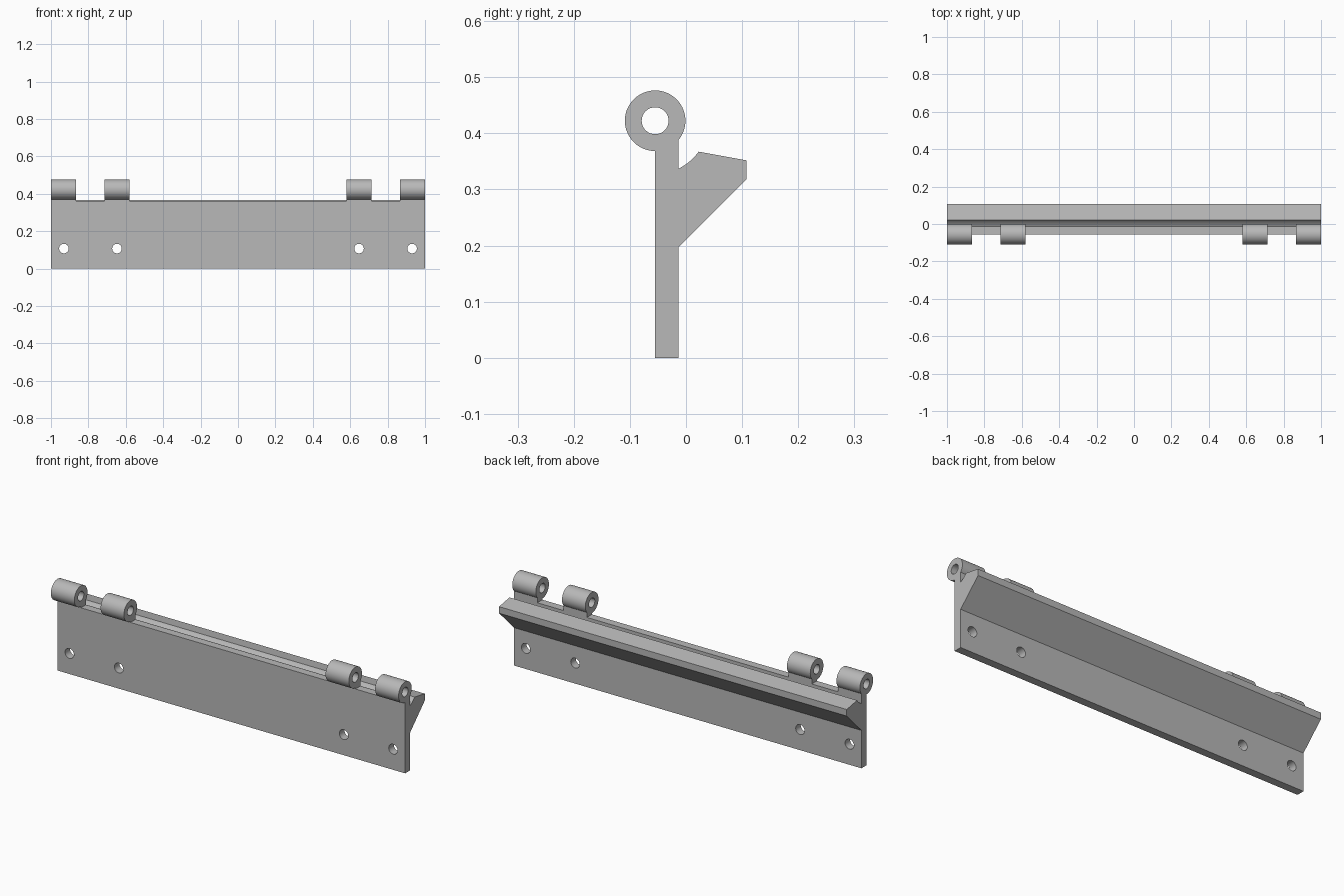
import bpy
import bmesh
from math import pi, cos, sin, acos, atan2, hypot
from mathutils import Matrix, Vector

old = bpy.data.objects.get("Cube")
if old:
    bpy.data.objects.remove(old, do_unlink=True)

# Single painted metal grey
grey = bpy.data.materials.new("metal_grey")
grey.use_nodes = True
colour = (0.48, 0.48, 0.48, 1)
grey.diffuse_color = colour
grey.node_tree.nodes["Principled BSDF"].inputs["Base Color"].default_value = colour

# Shared dimensions
FRONT, BACK, TOP = -0.055, -0.0135, 0.362
PIN_Y, PIN_Z = FRONT, 0.4225
KNUCKLE_R, PIN_R, GROOVE_R = 0.054, 0.024, 0.095
SCREW_R, SCREW_Z = 0.0255, 0.107


def arc(radius, start, end, steps):
    """Points (y, z) on an arc about the pin axis."""
    angles = [start + (end - start) * i / steps for i in range(steps + 1)]
    return [(PIN_Y + radius * cos(a), PIN_Z + radius * sin(a)) for a in angles]


def add_object(name, bm):
    bmesh.ops.recalc_face_normals(bm, faces=bm.faces)
    mesh = bpy.data.meshes.new(name)
    bm.to_mesh(mesh)
    bm.free()
    mesh.materials.append(grey)
    obj = bpy.data.objects.new(name, mesh)
    bpy.context.collection.objects.link(obj)
    return obj


def extrude_profile(name, profile, x0, x1):
    """Solid bar along x from a (y, z) outline."""
    bm = bmesh.new()
    face = bm.faces.new([bm.verts.new((x0, y, z)) for y, z in profile])
    moved = bmesh.ops.extrude_face_region(bm, geom=[face], use_keep_orig=True)
    verts = [v for v in moved["geom"] if isinstance(v, bmesh.types.BMVert)]
    bmesh.ops.translate(bm, verts=verts, vec=(x1 - x0, 0, 0))
    return add_object(name, bm)


def drill(obj, centres, axis, radius):
    """Cut round through holes, then tidy the cutter away."""
    bm = bmesh.new()
    turn = Vector((0, 0, 1)).rotation_difference(Vector(axis)).to_matrix().to_4x4()
    for centre in centres:
        bmesh.ops.create_cone(bm, cap_ends=True, segments=40, radius1=radius,
                              radius2=radius, depth=0.4,
                              matrix=Matrix.Translation(centre) @ turn)
    cutter = add_object("hole_cutter", bm)
    cutter.hide_render = True
    mod = obj.modifiers.new("holes", "BOOLEAN")
    mod.operation, mod.solver, mod.object = "DIFFERENCE", "EXACT", cutter
    graph = bpy.context.evaluated_depsgraph_get()
    mesh = bpy.data.meshes.new_from_object(obj.evaluated_get(graph))
    obj.modifiers.clear()
    obj.data = mesh
    bpy.data.objects.remove(cutter, do_unlink=True)


def smooth(obj):
    bpy.ops.object.select_all(action="DESELECT")
    obj.select_set(True)
    bpy.context.view_layer.objects.active = obj
    bpy.ops.object.shade_smooth_by_angle(angle=pi / 6)


# Plate with the wedge rail behind it, hollowed to clear the mating knuckles
groove_low = -acos((BACK - PIN_Y) / GROOVE_R)
groove_high = atan2(0.367 - PIN_Z, 0.023 - PIN_Y)
plate_profile = [(FRONT, 0), (BACK, 0), (BACK, 0.197), (0.1075, 0.318), (0.1075, 0.352)]
plate_profile += arc(GROOVE_R, groove_high, groove_low, 10)
plate_profile += [(BACK, TOP), (FRONT, TOP)]
plate = extrude_profile("hinge_plate", plate_profile, -1, 1)

# Screw holes
drill(plate, [(side * x, (FRONT + BACK) / 2, SCREW_Z) for side in (-1, 1) for x in (0.647, 0.931)],
      (0, 1, 0), SCREW_R)
smooth(plate)

# Knuckles: round barrel on a short web, bored for the pin
web_angle = -acos((BACK - PIN_Y) / KNUCKLE_R)
knuckle_profile = [(FRONT, TOP), (BACK, TOP)] + arc(KNUCKLE_R, web_angle, 1.5 * pi, 56)
for side, label in ((1, "left"), (-1, "right")):
    for place, inner, outer in (("inner", 0.58, 0.714), ("outer", 0.865, 1.0)):
        x0, x1 = sorted((side * inner, side * outer))
        knuckle = extrude_profile(f"{label}_{place}_knuckle", knuckle_profile, x0, x1)
        drill(knuckle, [((x0 + x1) / 2, PIN_Y, PIN_Z)], (1, 0, 0), PIN_R)
        smooth(knuckle)
